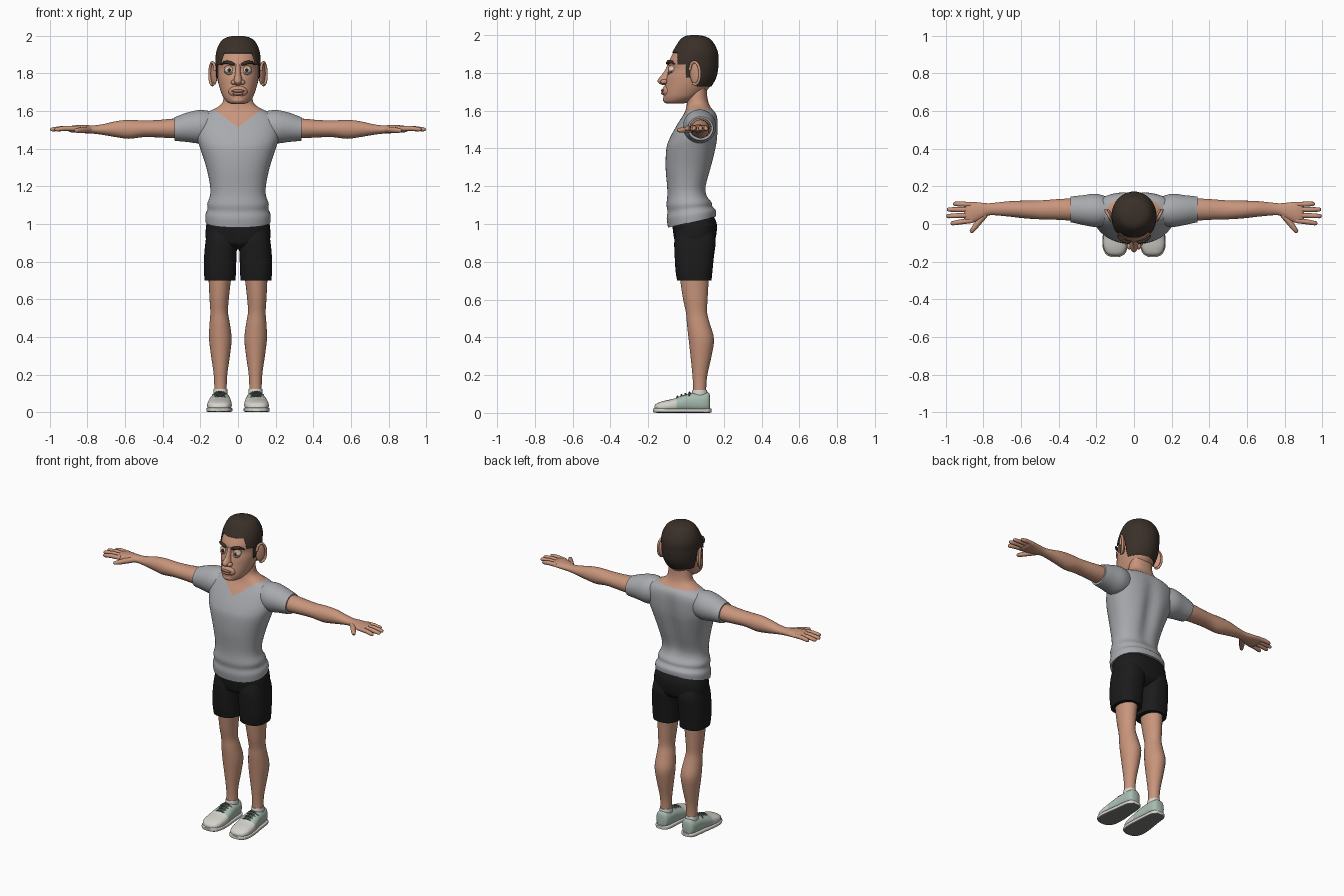
import bpy, bmesh, math
from mathutils import Vector, Matrix


def mat(name, r, g, b):
    m = bpy.data.materials.new(name)
    m.diffuse_color = (r, g, b, 1)
    return m


SKIN = mat("skin", .58, .30, .20)
HAIR = mat("dark_hair", .042, .029, .022)
SHIRT = mat("grey_cloth", .39, .40, .42)
SHORTS = mat("black_cloth", .011, .011, .012)
WHITE = mat("off_white", .66, .65, .60)
MINT = mat("pale_green", .40, .51, .44)
LACE = mat("dark_green_grey", .10, .13, .11)
SOLE = mat("sole_grey", .20, .20, .19)
IRIS = mat("iris", .03, .025, .02)
LIP = mat("lip", .42, .19, .13)


def finish(name, bm, mats, mirror=False, rule=None):
    bmesh.ops.recalc_face_normals(bm, faces=bm.faces)
    if rule:
        for f in bm.faces:
            f.material_index = rule(f.calc_center_median(), f.normal)
    me = bpy.data.meshes.new(name)
    bm.to_mesh(me)
    bm.free()
    for m in mats:
        me.materials.append(m)
    ob = bpy.data.objects.new(name, me)
    bpy.context.collection.objects.link(ob)
    if mirror:
        ob.modifiers.new("mirror", 'MIRROR').use_mirror_merge = False
    return ob


def loft(rings, axis='z', e=2.0, n=40, sub=4):
    """Rings are (position on axis, centre, half width, low, high), joined by a spline."""
    rows = []
    for i in range(len(rings) - 1):
        p = [rings[max(0, min(len(rings) - 1, i + k))] for k in (-1, 0, 1, 2)]
        for s in range(sub):
            t = s / sub
            rows.append([b + .5 * t * (c - a + t * (2*a - 5*b + 4*c - d + t * (3*(b - c) + d - a)))
                         for a, b, c, d in zip(*p)])
    rows.append(rings[-1])
    bm = bmesh.new()
    loops = []
    for t, c, h, lo, hi in rows:
        row = []
        for k in range(n):
            a = 2 * math.pi * k / n
            cu, sv = math.cos(a), math.sin(a)
            u = c + h * math.copysign(abs(cu) ** (2 / e), cu)
            v = (lo + hi) / 2 + (hi - lo) / 2 * math.copysign(abs(sv) ** (2 / e), sv)
            row.append(bm.verts.new({'z': (u, v, t), 'x': (t, u, v), 'y': (u, t, v)}[axis]))
        loops.append(row)
    for r0, r1 in zip(loops, loops[1:]):
        for k in range(n):
            bm.faces.new((r0[k], r0[(k+1) % n], r1[(k+1) % n], r1[k]))
    bm.faces.new(loops[0])
    bm.faces.new(loops[-1])
    return bm


def cut(bm, co, no):
    bmesh.ops.bisect_plane(bm, geom=bm.verts[:] + bm.edges[:] + bm.faces[:],
                           plane_co=co, plane_no=no, dist=1e-5)


def ball(name, loc, size, m, mirror=False, rot=0, keep_above=None):
    bm = bmesh.new()
    bmesh.ops.create_uvsphere(bm, u_segments=24, v_segments=16, radius=1)
    if keep_above is not None:
        bmesh.ops.bisect_plane(bm, geom=bm.verts[:] + bm.edges[:] + bm.faces[:],
                               plane_co=(0, 0, keep_above), plane_no=(0, 0, 1), clear_inner=True)
    bm.transform(Matrix.Translation(loc) @ Matrix.Rotation(rot, 4, 'Z') @ Matrix.Diagonal((*size, 1)))
    return finish(name, bm, [m], mirror)


def tube(name, pts, m, mirror=False, depth=1.0):
    """Tapered tube through (x, y, z, radius) points."""
    cu = bpy.data.curves.new(name, 'CURVE')
    cu.dimensions, cu.bevel_depth, cu.bevel_resolution, cu.use_fill_caps = '3D', depth, 3, True
    sp = cu.splines.new('POLY')
    sp.points.add(len(pts) - 1)
    for q, p in zip(sp.points, pts):
        q.co, q.radius = (*p[:3], 1), p[3]
    tmp = bpy.data.objects.new("tmp", cu)
    bpy.context.collection.objects.link(tmp)
    bm = bmesh.new()
    dg = bpy.context.evaluated_depsgraph_get()
    bm.from_mesh(tmp.evaluated_get(dg).to_mesh())
    bpy.data.objects.remove(tmp)
    return finish(name, bm, [m], mirror)


# Shirt body, chest and neck in one loft, with a V neckline cut
bm = loft([(1.01, 0, .172, -.095, .158), (1.05, 0, .173, -.102, .158), (1.08, 0, .162, -.098, .14),
           (1.11, 0, .163, -.103, .135), (1.15, 0, .149, -.099, .115), (1.2, 0, .148, -.1, .112),
           (1.3, 0, .168, -.108, .14), (1.4, 0, .2, -.104, .163), (1.45, 0, .216, -.088, .17),
           (1.5, 0, .222, -.062, .172), (1.55, 0, .218, -.032, .17), (1.585, 0, .185, -.01, .16),
           (1.612, 0, .125, .0, .135), (1.64, 0, .086, .005, .12), (1.68, 0, .075, .008, .112),
           (1.74, 0, .07, .02, .11)], e=2.25, n=64)
for v in bm.verts:
    x, y, z = v.co
    v.co.z += .23 * (y - .03) * max(0, min(1, (1.15 - z) / .14))
    if y > .09 and 1.1 < z < 1.6:  # spine groove
        v.co.y -= .022 * math.exp(-(x / .045) ** 2) * math.sin((z - 1.1) / .5 * math.pi)
for s in (1, -1):
    cut(bm, (0, 0, 1.515), (-.75 * s, 0, 1))
cut(bm, (0, 0, 1.605), (0, 0, 1))
finish("shirt_and_neck", bm, [SHIRT, SKIN], rule=lambda c, n: int(
    c.z > 1.605 or (c.y < .07 and c.z > 1.515 + .75 * abs(c.x))))

# Sleeves and arms
finish("sleeve", loft([(.13, .07, .07, 1.44, 1.596), (.2, .072, .088, 1.428, 1.606),
                       (.27, .074, .079, 1.436, 1.592), (.325, .077, .07, 1.441, 1.572),
                       (.337, .077, .068, 1.443, 1.568)], 'x'), [SHIRT], True)
finish("arm", loft([(.25, .075, .055, 1.46, 1.56), (.34, .077, .058, 1.456, 1.56), (.42, .077, .054, 1.46, 1.553),
                    (.5, .075, .05, 1.462, 1.55), (.58, .077, .047, 1.453, 1.553), (.65, .08, .042, 1.462, 1.546),
                    (.72, .08, .035, 1.474, 1.53), (.77, .078, .032, 1.48, 1.524), (.81, .07, .043, 1.482, 1.526),
                    (.86, .062, .056, 1.486, 1.525), (.89, .061, .055, 1.488, 1.52),
                    (.903, .061, .045, 1.495, 1.513)], 'x'), [SKIN], True)
for i, (y0, x1, y1) in enumerate([(.104, .962, .107), (.076, .995, .077), (.047, .998, .042), (.018, .975, .004)]):
    tube(f"finger_{i + 1}", [(.86, y0, 1.507, .013), ((.87 + x1) / 2, (y0 + y1) / 2, 1.508, .0135),
                             (x1 - .012, y1, 1.503, .0115), (x1 - .003, y1, 1.502, .008),
                             (x1, y1, 1.502, .002)], SKIN, True)
tube("thumb", [(.79, .05, 1.502, .016), (.825, .012, 1.5, .017), (.85, -.022, 1.497, .014),
               (.865, -.041, 1.496, .01), (.868, -.046, 1.496, .003)], SKIN, True)

# Shorts
finish("shorts_top", loft([(.865, 0, .07, .0, .1), (.89, 0, .15, -.05, .14), (.93, 0, .172, -.064, .158),
                           (1.0, 0, .168, -.072, .163), (1.05, 0, .155, -.065, .14)], e=2.4), [SHORTS])
finish("shorts_leg", loft([(.7, .095, .082, -.047, .135), (.75, .096, .085, -.055, .14), (.83, .094, .086, -.06, .148),
                           (.91, .088, .084, -.062, .157), (.97, .082, .08, -.05, .14)], e=2.5), [SHORTS], True)

# Legs
finish("leg", loft([(.76, .095, .064, -.035, .125), (.7, .097, .059, -.03, .12), (.6, .1, .051, -.015, .114),
                    (.53, .1, .047, .0, .112), (.47, .097, .054, .005, .127), (.39, .094, .06, .014, .148),
                    (.3, .093, .05, .024, .135), (.2, .093, .036, .034, .113), (.13, .093, .033, .038, .107),
                    (.07, .093, .034, .035, .11)]), [SKIN], True)

# Shoes: sock, upper, sole, laces
finish("sock", loft([(.06, .093, .038, .028, .116), (.105, .093, .038, .03, .114), (.122, .093, .036, .034, .11)]),
       [WHITE], True)
bm = loft([(-.168, .1, .02, .012, .036), (-.155, .1, .046, .008, .05), (-.12, .1, .062, .004, .063),
           (-.07, .098, .065, .004, .074), (-.02, .096, .06, .004, .092), (.03, .094, .053, .004, .105),
           (.09, .093, .047, .004, .108), (.118, .093, .038, .006, .107), (.128, .093, .024, .01, .09)], 'y', 2.5)
for y in (-.05, .02):
    cut(bm, (0, y, 0), (0, 1, 0))
for d in (-.022, .022):
    cut(bm, (.096 + d, 0, 0), (1, 0, 0))
finish("shoe_upper", bm, [WHITE, MINT, LACE], True, lambda c, n: 0 if c.y < -.05 else
       2 if c.y < .02 and abs(c.x - .096) < .022 and c.z > .04 else 1)
finish("shoe_sole", loft([(-.175, .1, .022, .004, .022), (-.16, .1, .05, .001, .026), (-.12, .1, .067, 0, .026),
                          (-.06, .098, .068, 0, .025), (.02, .095, .059, 0, .025), (.09, .093, .052, 0, .025),
                          (.12, .093, .042, 0, .025), (.134, .093, .022, .002, .023)], 'y', 5),
       [WHITE, SOLE], True, lambda c, n: int(n.z < -.6))
for i in range(4):
    y, h = -.045 + .021 * i, .085 + .007 * i
    tube(f"lace_{i + 1}", [(.056, y, h - .018, .005), (.078, y, h - .001, .005), (.096, y, h + .002, .005),
                           (.114, y, h - .001, .005), (.136, y, h - .018, .005)], LACE, True)

# Head, with a hair cap cut from an enlarged copy
skull = [(1.637, 0, .03, -.1, -.02), (1.646, 0, .055, -.116, .02), (1.67, 0, .077, -.12, .07),
         (1.7, 0, .09, -.118, .105), (1.74, 0, .102, -.11, .135), (1.78, 0, .109, -.103, .155),
         (1.82, 0, .111, -.09, .163), (1.855, 0, .112, -.092, .165), (1.9, 0, .111, -.072, .164),
         (1.94, 0, .101, -.05, .15), (1.97, 0, .078, -.025, .125), (1.987, 0, .046, .0, .09),
         (1.993, 0, .012, .03, .055)]
finish("head", loft(skull, n=48), [SKIN])
bm = loft([(z + .007 * (z > 1.95), c, h + .007, lo - .005, hi + .007) for z, c, h, lo, hi in skull], n=64)
for y in (-.045, .0, .027, .06):
    cut(bm, (0, y, 0), (0, 1, 0))
for z in (1.908, 1.845, 1.775, 1.805, 1.728):
    cut(bm, (0, 0, z), (0, 0, 1))


def hairline(y):
    return 1.908 if y < -.045 else 1.845 if y < 0 else 1.775 if y < .027 else 1.805 if y < .06 else 1.728


bare = [f for f in bm.faces if f.calc_center_median().z < hairline(f.calc_center_median().y)]
bmesh.ops.delete(bm, geom=bare, context='FACES')
hair = finish("hair", bm, [HAIR])
sol = hair.modifiers.new("thickness", 'SOLIDIFY')
sol.thickness, sol.offset = .009, -1

# Face
ball("eyeball", (.047, -.072, 1.818), (.024, .022, .021), WHITE, True)
ball("iris", (.046, -.0915, 1.818), (.009, .004, .010), IRIS, True)
ball("upper_eyelid", (.047, -.072, 1.819), (.027, .025, .024), SKIN, True, keep_above=.42)
tube("lower_eyelid", [(.024, -.083, 1.812, .003), (.036, -.092, 1.8, .005), (.05, -.092, 1.797, .005),
                      (.066, -.083, 1.803, .004), (.073, -.072, 1.813, .002)], SKIN, True)
tube("eyebrow", [(.018, -.096, 1.847, .005), (.03, -.097, 1.852, .0095), (.055, -.091, 1.86, .0095),
                 (.076, -.075, 1.858, .007), (.089, -.06, 1.846, .003)], HAIR, True)
finish("nose", loft([(1.85, 0, .014, -.096, -.06), (1.82, 0, .014, -.108, -.06), (1.79, 0, .017, -.128, -.06),
                     (1.767, 0, .023, -.147, -.06), (1.754, 0, .023, -.15, -.06), (1.742, 0, .017, -.14, -.06),
                     (1.736, 0, .008, -.122, -.07)], n=24), [SKIN])
ball("nostril_wing", (.024, -.117, 1.753), (.014, .018, .013), SKIN, True)
ball("muzzle", (0, -.1, 1.703), (.05, .026, .034), SKIN)
ball("upper_lip", (0, -.119, 1.707), (.034, .014, .0085), LIP)
ball("lower_lip", (0, -.117, 1.692), (.029, .015, .009), LIP)
ball("chin", (0, -.1, 1.659), (.036, .022, .02), SKIN)

# Ears: flattened bowl with a raised rim
ear_rot = math.radians(-28)
ball("ear", (.127, .05, 1.797), (.012, .032, .058), SKIN, True, ear_rot)
rim = []
for k in range(15):
    a = math.radians(-110 + 20 * k)
    p = Vector((.008, .031 * math.cos(a), .06 * math.sin(a) - .004 * math.cos(a)))
    p = Matrix.Rotation(ear_rot, 3, 'Z') @ p + Vector((.129, .05, 1.799))
    rim.append((*p, .0075))
tube("ear_rim", rim, SKIN, True)

for ob in bpy.context.collection.objects:
    ob.select_set(True)
    bpy.context.view_layer.objects.active = ob
bpy.ops.object.shade_smooth_by_angle(angle=math.radians(45))
